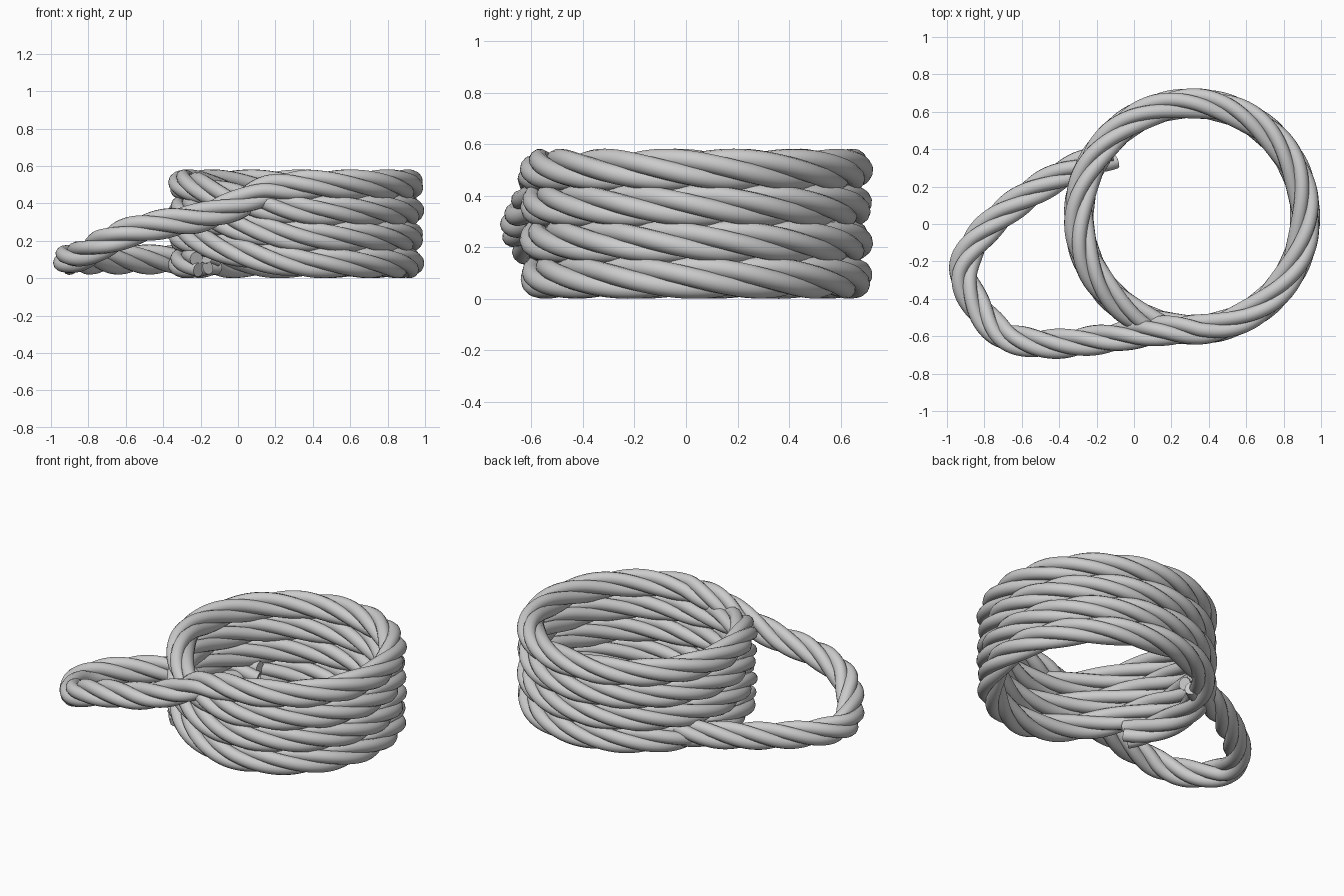
import bpy
from math import sin, cos, pi, radians
from mathutils import Vector

if "Cube" in bpy.data.objects:
    bpy.data.objects.remove(bpy.data.objects["Cube"])

CX, CY, R = 0.31, 0.04, 0.605      # coil centre and centreline radius
TOP, STEP = 0.501, 0.14            # top ring height and ring spacing
OFFSET, STRAND = 0.043, 0.038      # strand distance from rope axis, strand radius
UP = Vector((0, 0, 1))


def coil_point(deg):
    """Flat rings that step down one level on the front-left quarter."""
    turn = deg - 190
    k = turn // 360
    f = min((turn - 360 * k) / 90, 1)
    f = f * f * (3 - 2 * f)
    a = radians(deg)
    z = TOP - STEP * (k - 1 + f)
    return Vector((CX + R * cos(a), CY + R * sin(a), z))


def catmull(p0, p1, p2, p3, t):
    return 0.5 * (2 * p1 + (p2 - p0) * t + (2 * p0 - 5 * p1 + 4 * p2 - p3) * t * t
                  + (3 * p1 - p0 - 3 * p2 + p3) * t ** 3)


# loose loop: from the end tucked into the bottom ring round to the top ring
loop = [(-0.11, 0.375, 0.10), (-0.32, 0.295, 0.10), (-0.52, 0.185, 0.10), (-0.73, 0.03, 0.10),
        (-0.87, -0.13, 0.10), (-0.91, -0.28, 0.10), (-0.83, -0.45, 0.125),
        (-0.71, -0.585, 0.19), (-0.57, -0.632, 0.25), (-0.40, -0.64, 0.29),
        (-0.20, -0.62, 0.325), (0.0, -0.59, 0.395), (0.16, -0.57, 0.47)]
START, END = 276, 190 + 360 * 4 + 25
ctrl = [Vector(p) for p in loop]
ctrl = [2 * ctrl[0] - ctrl[1]] + ctrl
first = coil_point(360)
for d in (START, START + 10):
    p = coil_point(d)
    p.z = TOP
    ctrl.append(p)

path = []
for i in range(1, len(ctrl) - 2):
    path += [catmull(*ctrl[i - 1:i + 3], j / 9) for j in range(9)]
n_loop = len(path)
for d in range(START, END + 1, 2):
    p = coil_point(d)
    if d < 280:
        p.z = TOP
    p.z = max(p.z, TOP - 3 * STEP)
    path.append(p)

# twist angle along the rope (tighter on the loose loop)
twist = [0.0]
for i in range(1, len(path)):
    pitch = 0.80 if i < n_loop else 1.05
    twist.append(twist[-1] + 2 * pi * (path[i] - path[i - 1]).length / pitch)


def make_strand(k):
    curve = bpy.data.curves.new(f"rope_strand_{k + 1}", 'CURVE')
    curve.dimensions = '3D'
    curve.bevel_depth = STRAND
    curve.bevel_resolution = 4
    curve.use_fill_caps = True
    sp = curve.splines.new('POLY')
    sp.points.add(len(path) - 1)
    for i, p in enumerate(path):
        t = (path[min(i + 1, len(path) - 1)] - path[max(i - 1, 0)]).normalized()
        side = UP.cross(t).normalized()
        up = t.cross(side)
        a = twist[i] + k * pi / 2
        q = p + OFFSET * (side * cos(a) + up * sin(a))
        sp.points[i].co = (*q, 1)
    sp.use_smooth = True
    ob = bpy.data.objects.new(curve.name, curve)
    bpy.context.collection.objects.link(ob)
    return ob


# four twisted strands
strands = [make_strand(k) for k in range(4)]
bpy.ops.object.select_all(action='DESELECT')
for ob in strands:
    ob.select_set(True)
bpy.context.view_layer.objects.active = strands[0]
bpy.ops.object.convert(target='MESH')
bpy.ops.object.shade_smooth_by_angle(angle=radians(50))
